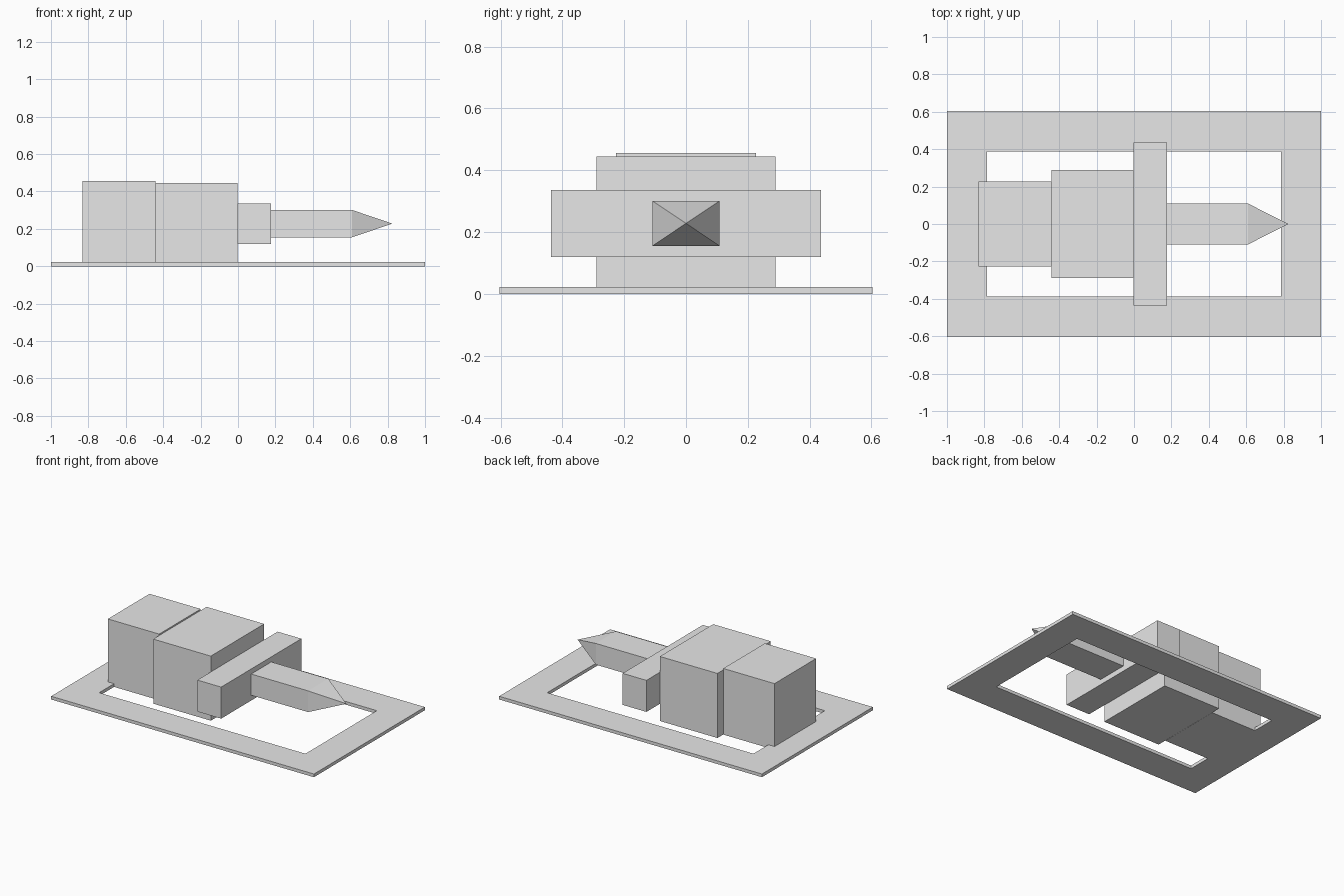
import bpy
import bmesh

default = bpy.data.objects.get("Cube")
if default:
    bpy.data.objects.remove(default, do_unlink=True)

grey = bpy.data.materials.new("plain_grey")
grey.use_nodes = True
grey.diffuse_color = (0.8, 0.8, 0.8, 1)
grey.node_tree.nodes["Principled BSDF"].inputs["Base Color"].default_value = (0.8, 0.8, 0.8, 1)


def finish(name, bm):
    bmesh.ops.recalc_face_normals(bm, faces=bm.faces)
    mesh = bpy.data.meshes.new(name)
    bm.to_mesh(mesh)
    bm.free()
    mesh.materials.append(grey)
    obj = bpy.data.objects.new(name, mesh)
    bpy.context.collection.objects.link(obj)
    return obj


def box_mesh(x0, x1, half_y, z0, z1):
    bm = bmesh.new()
    bmesh.ops.create_cube(bm, size=1)
    for v in bm.verts:
        v.co = (x1 if v.co.x > 0 else x0,
                half_y if v.co.y > 0 else -half_y,
                z1 if v.co.z > 0 else z0)
    return bm


# Flat rectangular base frame with an open middle
bm = bmesh.new()
rings = []
for z in (0, 0.022):
    for hx, hy in ((1, 0.603), (0.785, 0.388)):
        rings.append([bm.verts.new((sx * hx, sy * hy, z))
                      for sx, sy in ((-1, -1), (1, -1), (1, 1), (-1, 1))])
low_out, low_in, top_out, top_in = rings
for a, b in ((low_out, low_in), (low_in, top_in), (top_in, top_out), (top_out, low_out)):
    for i in range(4):
        j = (i + 1) % 4
        bm.faces.new((a[i], a[j], b[j], b[i]))
finish("base_frame", bm)

# Body blocks and crossbar
finish("rear_block", box_mesh(-0.832, -0.442, 0.226, 0, 0.455))
finish("middle_block", box_mesh(-0.442, -0.004, 0.29, 0.001, 0.445))
finish("crossbar", box_mesh(-0.004, 0.177, 0.436, 0.119, 0.336))

# Square shaft whose far end is drawn out to a point
bm = box_mesh(0.177, 0.61, 0.109, 0.155, 0.301)
end = max(bm.faces, key=lambda f: f.calc_center_median().x)
tip = bmesh.ops.poke(bm, faces=[end])["verts"][0]
tip.co = (0.825, 0, 0.228)
finish("pointed_shaft", bm)
